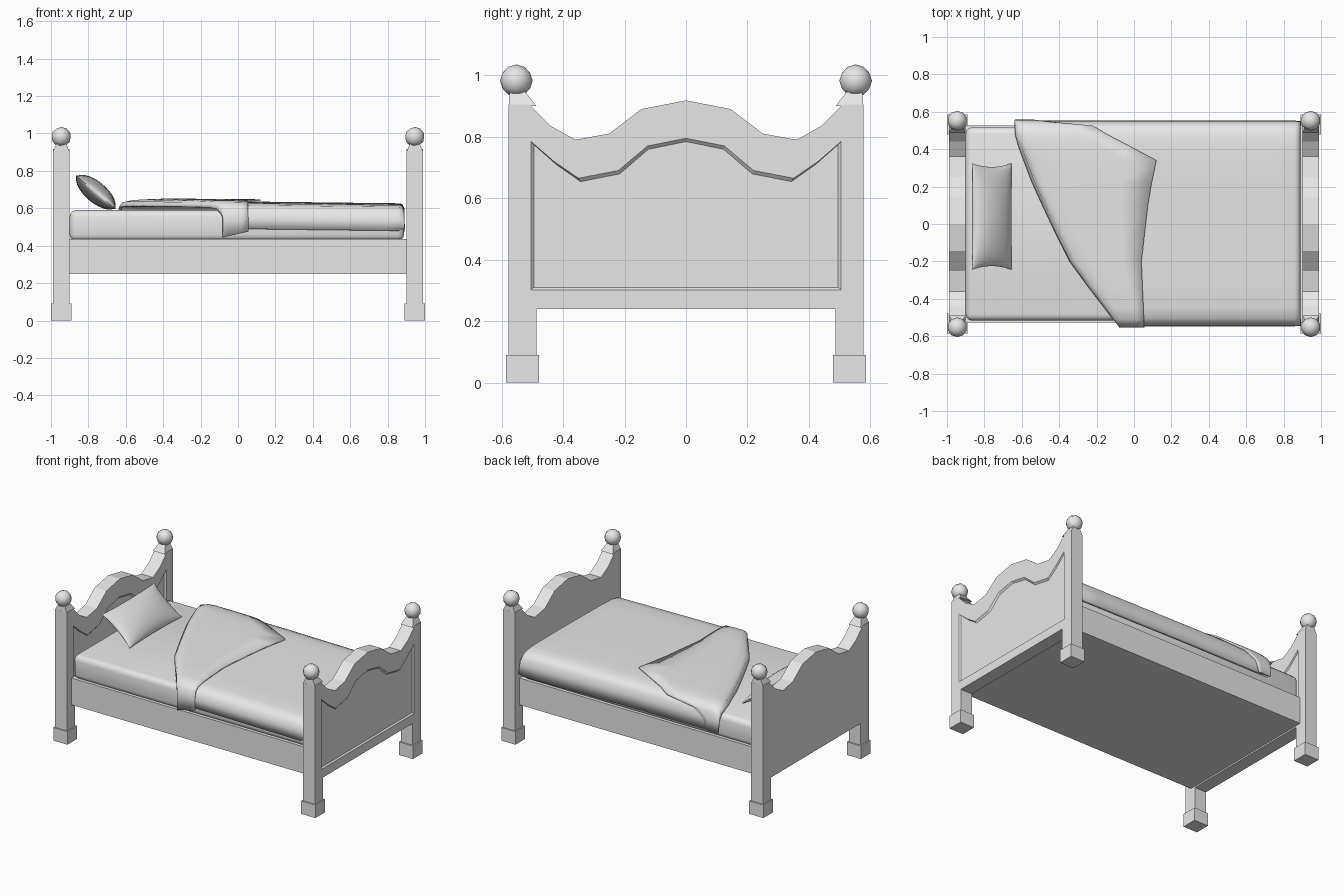
import bpy, bmesh, math
from mathutils import Matrix, Vector

cube = bpy.data.objects.get("Cube")
if cube:
    bpy.data.objects.remove(cube, do_unlink=True)

GREY = (0.8, 0.8, 0.8, 1)
mat = bpy.data.materials.new("light_grey")
mat.use_nodes = True
mat.diffuse_color = GREY
mat.node_tree.nodes["Principled BSDF"].inputs["Base Color"].default_value = GREY


def finish(name, bm, smooth=None, recalc=True):
    if recalc:
        bmesh.ops.recalc_face_normals(bm, faces=bm.faces)
    mesh = bpy.data.meshes.new(name)
    bm.to_mesh(mesh)
    bm.free()
    mesh.materials.append(mat)
    ob = bpy.data.objects.new(name, mesh)
    bpy.context.scene.collection.objects.link(ob)
    if smooth:
        bpy.ops.object.select_all(action='DESELECT')
        ob.select_set(True)
        bpy.context.view_layer.objects.active = ob
        bpy.ops.object.shade_smooth_by_angle(angle=math.radians(smooth))
    return ob


def box(name, lo, hi, bevel=0):
    bm = bmesh.new()
    lo, hi = Vector(lo), Vector(hi)
    bmesh.ops.create_cube(bm, size=1, matrix=Matrix.Translation((lo + hi) / 2)
                          @ Matrix.Diagonal((*(hi - lo), 1)))
    if bevel:
        bmesh.ops.bevel(bm, geom=bm.edges[:], offset=bevel, segments=3,
                        profile=0.5, affect='EDGES')
    return finish(name, bm, 50 if bevel else None)


def loft(name, loops):
    """Bridge equal-length closed loops and cap both ends."""
    bm = bmesh.new()
    rows = [[bm.verts.new(p) for p in loop] for loop in loops]
    n = len(rows[0])
    for a, b in zip(rows, rows[1:]):
        for i in range(n):
            j = (i + 1) % n
            bm.faces.new((a[i], a[j], b[j], b[i]))
    bm.faces.new(rows[0][::-1])
    bm.faces.new(rows[-1])
    return finish(name, bm)


def sheet(bm, rows):
    """Open quad grid from rows of points."""
    vs = [[bm.verts.new(p) for p in row] for row in rows]
    for a, b in zip(vs, vs[1:]):
        for i in range(len(a) - 1):
            bm.faces.new((a[i], b[i], b[i + 1], a[i + 1]))


def lerp_table(table, t):
    for (t0, v0), (t1, v1) in zip(table, table[1:]):
        if t <= t1:
            k = max(0, (t - t0) / (t1 - t0))
            return v0 + (v1 - v0) * k
    return table[-1][1]


# Scalloped end boards with a recessed panel
def mirrored(half):
    return half + [(-y, z) for y, z in reversed(half) if y > 0]


outer = mirrored([(.577, .24), (.577, .905), (.51, .905), (.44, .835),
                  (.36, .79), (.25, .81), (.145, .89), (0, .918)])
inner = mirrored([(.505, .302), (.505, .785), (.49, .772), (.43, .72),
                  (.35, .665), (.22, .69), (.125, .77), (0, .795)])
deep = [(y * .98, z + .008 if z < .4 else z - .011) for y, z in inner]


def at(x, pts):
    return [(x, y, z) for y, z in pts]


for side, board in ((-1, "headboard"), (1, "footboard")):
    cx = side * .945
    loft(board, [at(cx - .045, outer), at(cx + .045, outer),
                 at(cx + .045, inner), at(cx + .035, deep)])
    # Legs, feet, tapered post tops and ball finials
    for s, end in ((-1, "front"), (1, "back")):
        cy = s * .532
        tag = f"{board}_{end}"
        box(tag + "_leg", (cx - .045, cy - .045, .05), (cx + .045, cy + .045, .24))
        box(tag + "_foot", (cx - .054, cy - .053, 0), (cx + .054, cy + .053, .09))
        corners = ((-1, -1), (1, -1), (1, 1), (-1, 1))
        loft(tag + "_post_top",
             [[(cx + a * r, cy + s * off + b * r, z) for a, b in corners]
              for r, off, z in ((.045, 0, .90), (.026, .016, .945))])
        bm = bmesh.new()
        bmesh.ops.create_icosphere(bm, subdivisions=2, radius=.053,
                                   matrix=Matrix.Translation((cx, s * .552, .982)))
        finish(tag + "_ball", bm, 60)

# Bed base and mattress
box("bed_base", (-.902, -.527, .25), (.902, .527, .435))
box("mattress", (-.9, -.517, .425), (.888, .517, .59), .035)

# Blanket cross-section, front hem to back hem
section = [(-.547, .49), (-.546, .55), (-.535, .592), (-.505, .617), (-.45, .627),
           (-.33, .631), (-.2, .633), (-.05, .635), (.1, .636), (.22, .637),
           (.34, .637), (.42, .635), (.48, .63), (.52, .615), (.54, .59),
           (.55, .55), (.553, .475)]
# Turned-back diagonal edge and the free edge of the folded flap
diagonal = [(-.55, -.08), (-.5, -.12), (-.22, -.335), (.0, -.445), (.23, -.55),
            (.46, -.635), (.56, -.64)]
flap_edge = [(-.55, .055), (-.2, .04), (.15, .08), (.34, .12), (.52, -.22),
             (.535, -.4), (.56, -.6)]


def blanket_rows():
    rows = []
    steps = 14
    for k in range(steps + 1):
        t = k / steps
        row = []
        for y, z in section:
            x0 = lerp_table(diagonal, y) + .015
            x = x0 + (.86 - x0) * t
            row.append((x, y, z - .012 * max(0, x)))
        rows.append(row)
    # Rounded drop over the foot end
    for x, drop, low in ((.878, .014, 1), (.889, .035, 1), (.892, .06, .5)):
        rows.append([(x, y * .995, min(z - drop, low) if z > .5 else z)
                     for y, z in section])
    return rows


bm = bmesh.new()
sheet(bm, blanket_rows())
blanket = finish("blanket", bm, 60, recalc=False)

bm = bmesh.new()
rows = []
for t, lift in ((0, -.022), (.03, -.004), (.1, .009), (.25, .014), (.5, .014),
                (.75, .013), (1, .011)):
    row = []
    for i, (y, z) in enumerate(section):
        x0, x1 = lerp_table(diagonal, y), lerp_table(flap_edge, y)
        out = math.copysign(.006, y) if abs(y) > .5 else 0
        # The hanging tip dips lower at the diagonal edge
        hang = -.045 + .03 * t if i == 0 else 0
        row.append((x0 + (x1 - x0) * t, y + out * (t > 0), z + hang + lift * (z > .56)))
    rows.append(row)
sheet(bm, rows)
flap = finish("blanket_fold", bm, 60, recalc=False)

for ob, thick in ((blanket, .02), (flap, .01)):
    mod = ob.modifiers.new("thickness", 'SOLIDIFY')
    mod.thickness = thick
    mod.offset = -1

# Plump pillow leaning on the headboard
bm = bmesh.new()
N = 14
place = Matrix.Translation((-.76, .04, .686)) @ Matrix.Rotation(math.radians(40), 4, 'Y')
for sign in (1, -1):
    rows = []
    for i in range(N + 1):
        u = math.sin(math.pi * (i / N - .5))
        row = []
        for j in range(N + 1):
            v = math.sin(math.pi * (j / N - .5))
            puff = max(0, (1 - u * u) * (1 - v * v)) ** .55
            row.append(place @ Vector((.138 * u * (1 - .05 * (1 - v * v)),
                                       .285 * v * (1 - .07 * (1 - u * u)),
                                       sign * .056 * puff)))
        rows.append(row)
    sheet(bm, rows)
bmesh.ops.remove_doubles(bm, verts=bm.verts, dist=.0005)
finish("pillow", bm, 70)
